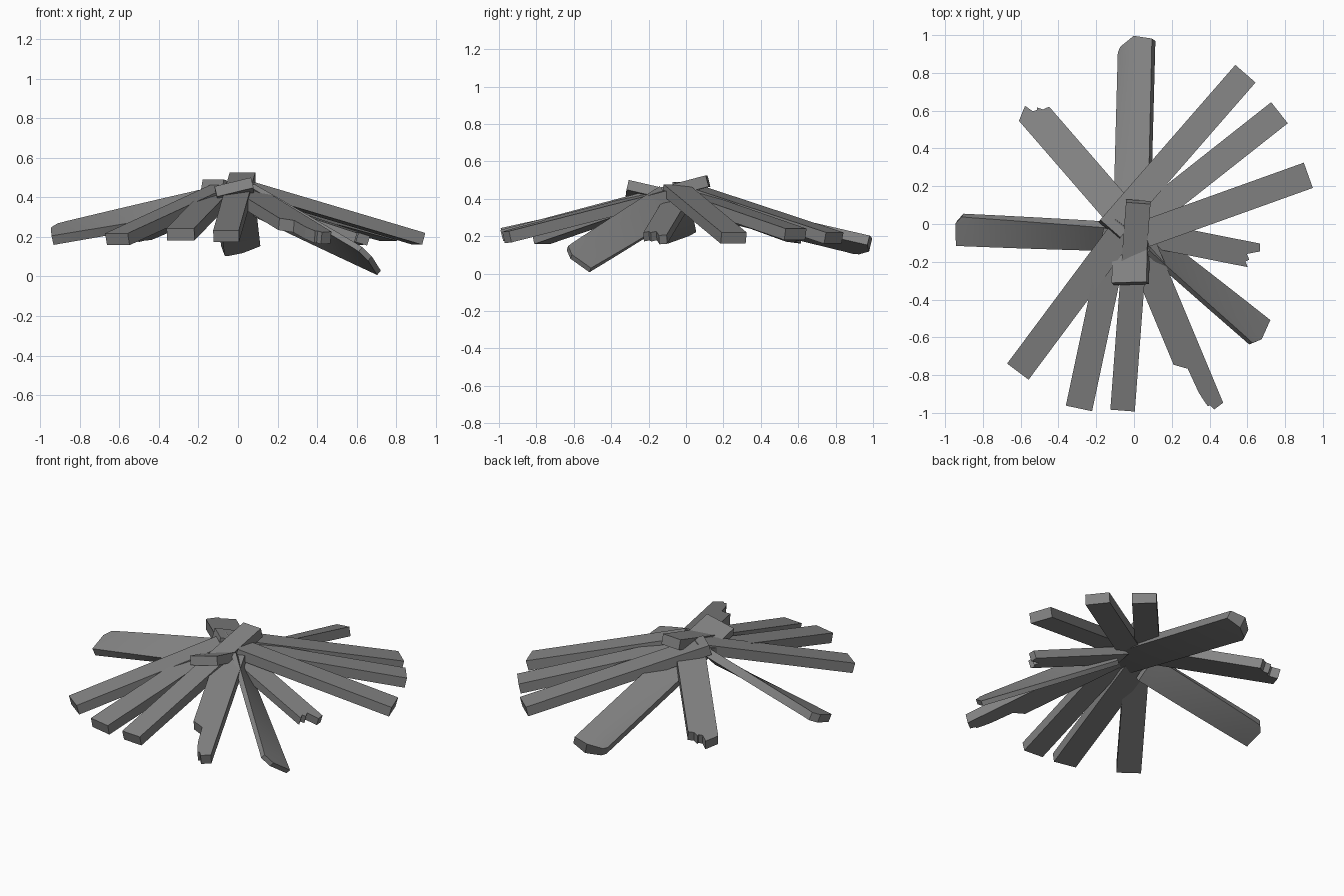
import bpy, bmesh, math
from mathutils import Vector

cube = bpy.data.objects.get("Cube")
if cube:
    bpy.data.objects.remove(cube)

# Weathered grey wood, shared by every plank
wood = bpy.data.materials.new("weathered_grey")
wood.use_nodes = True
wood.diffuse_color = (0.23, 0.23, 0.23, 1)
wood.node_tree.nodes["Principled BSDF"].inputs["Base Color"].default_value = (0.23, 0.23, 0.23, 1)

SQUARE = [(-0.5, 0), (0.5, 0)]


def plank(name, inner, outer, width, thick=0.062, rolls=(0, 0), end=SQUARE, crown=0):
    """Board from inner to outer; end lists (position across, length missing)."""
    a, b = Vector(inner), Vector(outer)
    length = (b - a).length
    d = (b - a).normalized()
    side = d.cross(Vector((0, 0, 1))).normalized()
    up = side.cross(d)
    twisted = rolls[0] != rolls[1]
    stations = [i / 10 for i in range(10)] if twisted else [0, 0.6]
    bm = bmesh.new()
    top, bottom = [], []
    for t in stations + [1]:
        roll = math.radians(rolls[0] + (rolls[1] - rolls[0]) * t)
        s = side * math.cos(roll) + up * math.sin(roll)
        n = up * math.cos(roll) - side * math.sin(roll)
        rows = [], []
        for v, missing in end:
            along = length * t - (missing if t == 1 else 0)
            p = a + d * along + s * v * width
            lift = crown * t * (1 - 2 * abs(v))
            rows[0].append(bm.verts.new(p + n * (thick / 2 + lift)))
            rows[1].append(bm.verts.new(p - n * thick / 2))
        top.append(rows[0])
        bottom.append(rows[1])
    last = len(end) - 1
    for i in range(len(top) - 1):
        for j in range(last):
            for g in (top, bottom):
                bm.faces.new((g[i][j], g[i][j + 1], g[i + 1][j + 1], g[i + 1][j]))
        for j in (0, last):
            bm.faces.new((top[i][j], top[i + 1][j], bottom[i + 1][j], bottom[i][j]))
    for i in (0, -1):
        for j in range(last):
            bm.faces.new((top[i][j], top[i][j + 1], bottom[i][j + 1], bottom[i][j]))
    bmesh.ops.recalc_face_normals(bm, faces=bm.faces)
    mesh = bpy.data.meshes.new(name)
    bm.to_mesh(mesh)
    bm.free()
    mesh.materials.append(wood)
    obj = bpy.data.objects.new(name, mesh)
    bpy.context.collection.objects.link(obj)
    if twisted:
        bpy.context.view_layer.objects.active = obj
        bpy.ops.object.select_all(action="DESELECT")
        obj.select_set(True)
        bpy.ops.object.shade_smooth_by_angle(angle=math.radians(25))


# Straight planks leaning on each other, some crossing past the middle
straight = [
    ("back_left_plank", (-0.13, -0.03, 0.46), (0.585, 0.79, 0.19)),
    ("left_upper_plank", (-0.04, -0.05, 0.43), (0.765, 0.585, 0.21)),
    ("left_plank", (0.05, -0.055, 0.447), (0.915, 0.255, 0.19)),
    ("front_right_plank", (-0.09, -0.03, 0.42), (-0.29, -0.97, 0.213)),
    ("right_front_plank", (-0.04, -0.01, 0.45), (-0.61, -0.775, 0.188)),
]
for name, inner, outer in straight:
    plank(name, inner, outer, 0.142)
plank("front_plank", (0.023, 0.118, 0.495), (-0.06, -0.98, 0.203), 0.13)

# Warped planks
plank("back_plank", (-0.02, -0.315, 0.452), (0.015, 0.985, 0.143), 0.19, 0.055, (14, 20),
      [(-0.5, 0.08), (-0.42, 0.05), (0, 0), (0.5, 0.015)], 0.022)
plank("twisted_right_plank", (-0.14, -0.065, 0.375), (-0.94, -0.03, 0.21), 0.165, 0.05, (42, 20),
      [(-0.5, 0), (-0.2, 0), (0.25, 0), (0.5, 0.035)])
plank("twisted_front_plank", (0.08, -0.09, 0.385), (0.68, -0.585, 0.07), 0.19, 0.03, (58, 36),
      [(-0.5, 0), (0.2, 0), (0.5, 0.04)])

# Planks with broken ends
plank("broken_front_plank", (0.03, -0.1, 0.42), (0.399, -0.985, 0.193), 0.165,
      end=[(-0.5, 0.015), (-0.15, 0), (-0.08, 0.03), (0, 0.03), (0.05, 0.07), (0.1, 0.12),
           (0.13, 0.26), (0.5, 0.31)])
plank("broken_short_plank", (0.05, -0.05, 0.38), (0.655, -0.17, 0.18), 0.135, 0.05,
      end=[(-0.5, 0.01), (-0.2, 0), (0, 0.07), (0.2, 0.05), (0.3, 0.07), (0.5, 0.05)])
plank("broken_back_plank", (-0.04, 0.02, 0.41), (-0.565, 0.625, 0.19), 0.17,
      end=[(-0.5, 0.04), (-0.05, 0), (0.02, 0.05), (0.15, 0.06), (0.2, 0.05), (0.3, 0.08), (0.5, 0.09)])
